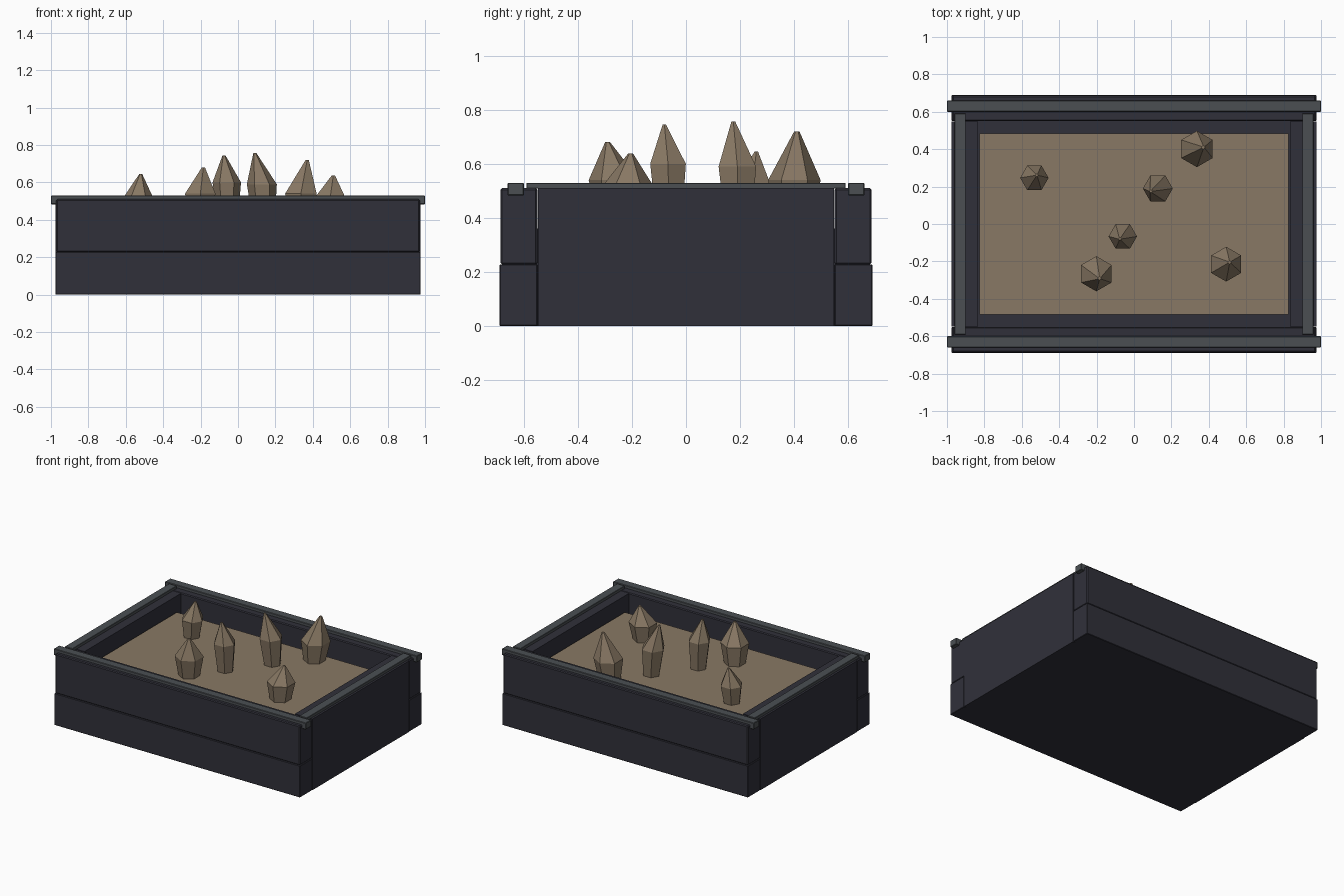
import bpy, bmesh, math
from mathutils import Vector

if "Cube" in bpy.data.objects:
    bpy.data.objects.remove(bpy.data.objects["Cube"])


def material(name, rgb):
    m = bpy.data.materials.new(name)
    m.diffuse_color = (*rgb, 1)
    m.use_nodes = True
    m.node_tree.nodes["Principled BSDF"].inputs["Base Color"].default_value = m.diffuse_color
    return m


DARK = material("dark_panel", (0.030, 0.030, 0.042))
GREY = material("grey_rail", (0.070, 0.078, 0.086))
SAND = material("brown_sand", (0.250, 0.190, 0.128))


def finish(bm, name, mat):
    bmesh.ops.recalc_face_normals(bm, faces=bm.faces)
    me = bpy.data.meshes.new(name)
    bm.to_mesh(me)
    bm.free()
    me.materials.append(mat)
    ob = bpy.data.objects.new(name, me)
    bpy.context.collection.objects.link(ob)
    return ob


def box(name, x, y, z, mat, bevel=0.0):
    """Box spanning the given (low, high) ranges."""
    bm = bmesh.new()
    bmesh.ops.create_cube(bm, size=1)
    for v in bm.verts:
        v.co = [r[0] + (c + 0.5) * (r[1] - r[0]) for c, r in zip(v.co, (x, y, z))]
    ob = finish(bm, name, mat)
    if bevel:
        mod = ob.modifiers.new("soft_edge", "BEVEL")
        mod.width = bevel
        mod.segments = 1
    return ob


def span(s, a, b):
    return tuple(sorted((s * a, s * b)))


def crystal(name, base, tip, r, waist_z, turn):
    """Six-sided stone: narrow foot, wide waist, blunt leaning tip."""
    tip = Vector(tip)
    foot = Vector((*base, 0.36))
    waist = foot.lerp(tip, 0.25)
    waist.z = waist_z
    bm = bmesh.new()
    rings = []
    for centre, radius in ((foot, r * 0.68), (waist, r), (tip, r * 0.10)):
        ring = []
        for i in range(6):
            a = math.radians(turn + 60 * i)
            ring.append(bm.verts.new(centre + Vector((math.cos(a), math.sin(a), 0)) * radius))
        rings.append(ring)
    for low, high in zip(rings, rings[1:]):
        for i in range(6):
            j = (i + 1) % 6
            bm.faces.new((low[i], low[j], high[j], high[i]))
    bm.faces.new(rings[0])
    bm.faces.new(rings[-1])
    finish(bm, name, SAND)


# Floor of the planter and the raised sand bed
box("floor", (-0.96, 0.96), (-0.66, 0.66), (0, 0.36), DARK)
box("sand_bed", (-0.825, 0.825), (-0.485, 0.485), (0.34, 0.40), SAND)

for s, side in ((-1, "front"), (1, "back")):
    # Stacked long boards
    box(side + "_lower_board", (-0.975, 0.975), span(s, 0.55, 0.69), (0, 0.228), DARK, 0.003)
    box(side + "_upper_board", (-0.972, 0.972), span(s, 0.55, 0.686), (0.228, 0.51), DARK, 0.006)
    # Long top rails overhanging the ends
    box(side + "_rail", (-1, 1), span(s, 0.60, 0.66), (0.483, 0.53), GREY, 0.003)

for s, side in ((-1, "left"), (1, "right")):
    # End panels between the long boards and their thin rails
    box(side + "_panel", span(s, 0.835, 0.975), (-0.548, 0.548), (0, 0.51), DARK)
    box(side + "_rail", span(s, 0.90, 0.96), (-0.59, 0.59), (0.508, 0.53), GREY, 0.002)

# Stones standing in the sand
crystal("stone_a", (-0.537, 0.242), (-0.52, 0.26, 0.645), 0.076, 0.525, 0)
crystal("stone_b", (0.140, 0.195), (0.09, 0.175, 0.757), 0.080, 0.59, 0)
crystal("stone_c", (0.325, 0.398), (0.37, 0.41, 0.72), 0.097, 0.54, 30)
crystal("stone_d", (-0.055, -0.062), (-0.075, -0.08, 0.745), 0.076, 0.60, 0)
crystal("stone_e", (-0.207, -0.258), (-0.185, -0.29, 0.68), 0.094, 0.54, 30)
crystal("stone_f", (0.487, -0.218), (0.51, -0.205, 0.638), 0.093, 0.52, 30)
